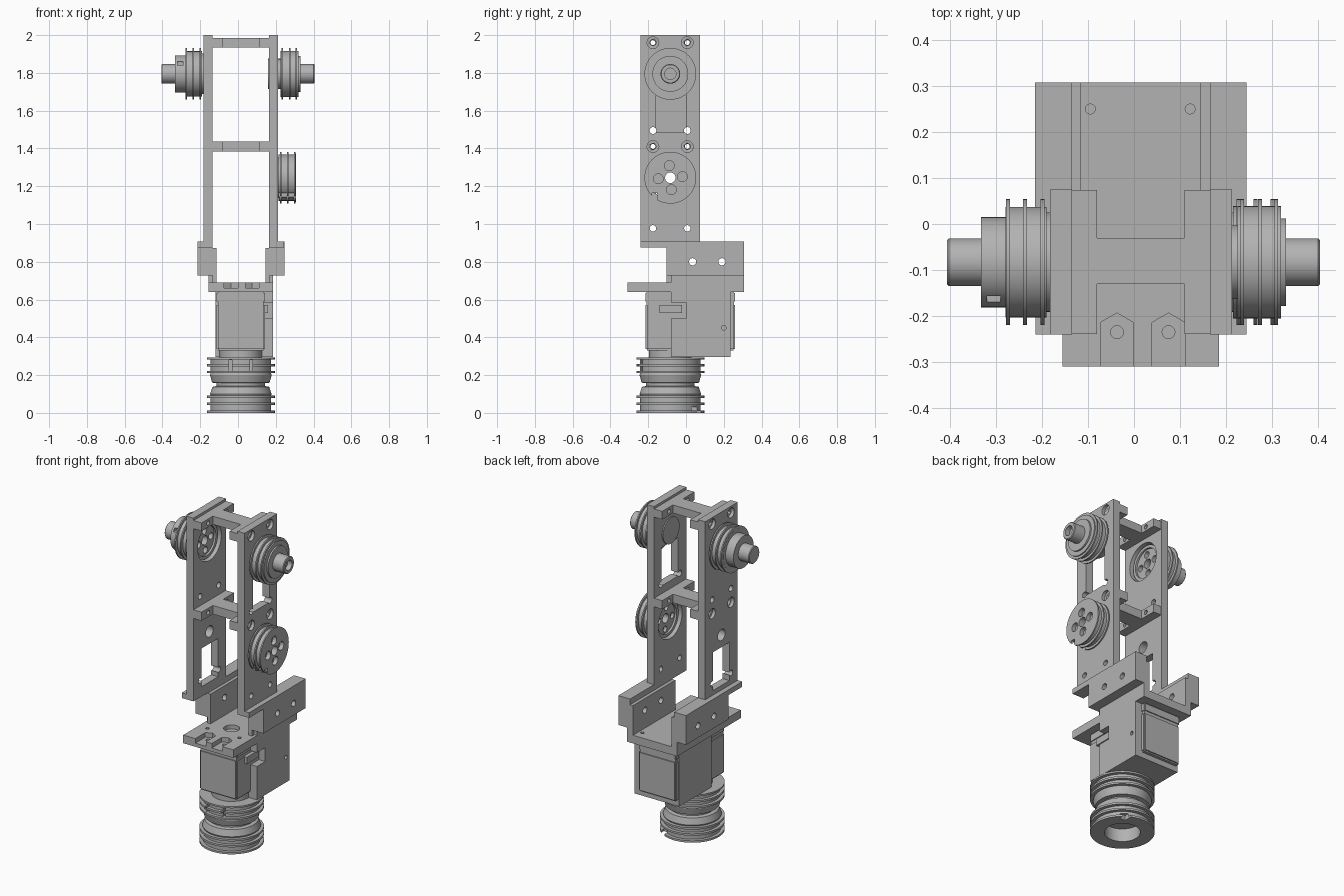
import bpy, bmesh, math
from mathutils import Matrix, Vector

if "Cube" in bpy.data.objects:
    bpy.data.objects.remove(bpy.data.objects["Cube"])

CX, CY = 0.015, -0.083          # symmetry plane and shaft line
UPPER, LOWER = 1.795, 1.245     # joint heights

grey = bpy.data.materials.new("machined grey")
grey.use_nodes = True
grey.diffuse_color = (0.45, 0.45, 0.45, 1)
grey.node_tree.nodes["Principled BSDF"].inputs["Base Color"].default_value = grey.diffuse_color


def finish(name, bm, smooth=False):
    bmesh.ops.recalc_face_normals(bm, faces=bm.faces)
    mesh = bpy.data.meshes.new(name)
    bm.to_mesh(mesh)
    bm.free()
    mesh.materials.append(grey)
    ob = bpy.data.objects.new(name, mesh)
    bpy.context.collection.objects.link(ob)
    if smooth:
        shade(ob)
    return ob


def shade(ob):
    bpy.ops.object.select_all(action='DESELECT')
    bpy.context.view_layer.objects.active = ob
    ob.select_set(True)
    bpy.ops.object.shade_smooth_by_angle(angle=math.radians(30))


def box(name, x, y, z, bevel=0):
    bm = bmesh.new()
    size = Vector((abs(x[1] - x[0]), y[1] - y[0], z[1] - z[0]))
    mid = Vector((sum(x), sum(y), sum(z))) / 2
    bmesh.ops.create_cube(bm, size=1, matrix=Matrix.Translation(mid) @ Matrix.Diagonal(size).to_4x4())
    if bevel:
        bmesh.ops.bevel(bm, geom=bm.edges[:], offset=bevel, segments=2, affect='EDGES')
    return finish(name, bm)


def span(side, near, far):
    return sorted((CX + side * near, CX + side * far))


def aim(axis):
    turn = {'z': 0, 'x': math.pi / 2, '-x': -math.pi / 2}[axis]
    return Matrix.Rotation(turn, 4, 'Y')


def rod(name, at, r, depth, axis='x', sides=32):
    bm = bmesh.new()
    bmesh.ops.create_cone(bm, cap_ends=True, segments=sides, radius1=r, radius2=r,
                          depth=depth, matrix=Matrix.Translation(at) @ aim(axis))
    return finish(name, bm, True)


def lathe(name, profile, at, axis='z'):
    bm = bmesh.new()
    vs = [bm.verts.new((r, 0, h)) for r, h in profile]
    edges = [bm.edges.new(p) for p in zip(vs, vs[1:] + vs[:1])]
    bmesh.ops.spin(bm, geom=vs + edges, axis=(0, 0, 1), cent=(0, 0, 0),
                   angle=math.tau, steps=56, use_duplicate=False)
    bmesh.ops.remove_doubles(bm, verts=bm.verts, dist=1e-5)
    bm.transform(Matrix.Translation(at) @ aim(axis))
    return finish(name, bm, True)


def cut(ob, *cutters):
    for c in cutters:
        mod = ob.modifiers.new("cut", 'BOOLEAN')
        mod.operation, mod.solver, mod.object = 'DIFFERENCE', 'EXACT', c
        bpy.context.view_layer.objects.active = ob
        bpy.ops.object.modifier_apply(modifier=mod.name)
        bpy.data.objects.remove(c)


def ribs(core, rim, heights, t=0.012):
    # thin flanges standing out of a core
    out = []
    for h in heights:
        out += [(core, h), (rim, h), (rim, h + t), (core, h + t)]
    return out


def bolt_ring(at, radius, r, depth):
    for k in range(4):
        a = math.radians(5 + 90 * k)
        yield rod("hole", (at[0], at[1] + radius * math.cos(a), at[2] + radius * math.sin(a)), r, depth)


# Side plates: each carries one pulley opening and one motor window
for side, label in ((1, "left"), (-1, "right")):
    mid = CX + side * 0.174
    plate = box(label + "_side_plate", span(side, 0.15, 0.198), (-0.24, 0.075), (0.875, 2))
    motor, open_z = (UPPER, LOWER) if side > 0 else (LOWER, UPPER)
    cut(plate, box("window", span(side, 0.1, 0.25), (-0.16, 0), (motor - 0.31, motor - 0.075)),
        rod("shaft_hole", (mid, CY, motor), 0.035, 0.2),
        rod("pulley_opening", (mid, CY, open_z), 0.115, 0.2))
    for y in (-0.175, 0.007):
        for z, r in ((1.96, 0.016), (1.41, 0.016), (1.495, 0.018), (0.977, 0.017)):
            cut(plate, rod("screw", (mid, y, z), r, 0.2, sides=20))
        for z in (1.96, 1.41):
            cut(plate, rod("counterbore", (CX + side * 0.198, y, z), 0.031, 0.04, sides=24))
    # foot lip and mounting bracket
    box(label + "_foot_lip", span(side, 0.15, 0.229), (-0.24, -0.09), (0.875, 0.907))
    bracket = box(label + "_bracket", span(side, 0.15, 0.23), (-0.103, 0.307), (0.727, 0.907))
    rib = box(label + "_bracket_rib", span(side, 0.13, 0.151), (-0.103, 0.307), (0.69, 0.872))
    wall = box(label + "_bracket_wall", span(side, 0.13, 0.17), (-0.08, 0.307), (0.64, 0.728))
    for part in (bracket, rib):
        cut(part, *[rod("screw", (mid, y, 0.8), 0.019, 0.3, sides=20) for y in (0.035, 0.19)])
    cut(wall, *[rod("screw", (CX + side * 0.17, y, 0.665), 0.014, 0.03, sides=16) for y in (-0.06, 0.28)])

# H-shaped cross bars
for label, z in (("upper", (1.935, 1.985)), ("lower", (1.384, 1.437))):
    box(label + "_cross_bar", (CX - 0.1, CX + 0.1), (-0.13, -0.03), z)
    for side in (1, -1):
        end = box(label + "_cross_bar_end", span(side, 0.095, 0.151), (-0.239, 0.074), z)
        cut(end, *[rod("screw", (CX + side * 0.125, y, sum(z) / 2), 0.013, 0.08, sides=16)
                   for y in (-0.175, 0.007)])

# Mounting floor with two nut pockets
floor = box("mounting_floor", span(1, -0.17, 0.17), (-0.31, 0.307), (0.64, 0.69))
for x in (-0.037, 0.075):
    cut(floor, box("pocket", (x - 0.036, x + 0.036), (-0.35, -0.22), (0.662, 0.75)),
        rod("pocket_tip", (x, -0.235, 0.702), 0.0415, 0.08, 'z', 6),
        rod("bolt", (x, -0.235, 0.65), 0.014, 0.1, 'z', 16))
cut(floor, rod("centre_hole", (CX, CY, 0.69), 0.045, 0.05, 'z'),
    *[rod("pin", (x, y, 0.69), 0.011, 0.06, 'z', 12) for x in (-0.095, 0.122) for y in (0.25, -0.16)])

# Motor housing with a cable notch, and the motor inside it
housing = box("motor_housing", (-0.118, 0.185), (-0.08, 0.235), (0.295, 0.641))
cut(housing, box("notch", (0.1, 0.3), (-0.1, 0), (0.5, 0.585)))
cut(housing, *[rod("screw", (0.185, y, 0.45), 0.012, 0.03, sides=16) for y in (0.2,)])
box("motor_body", (-0.113, 0.142), (-0.215, 0.26), (0.33, 0.578), 0.008)
box("motor_cap", (-0.113, 0.142), (-0.215, 0.26), (0.585, 0.64), 0.006)
box("motor_seam", (-0.107, 0.136), (-0.209, 0.254), (0.57, 0.595))
box("cable_socket", (0.1, 0.158), (-0.14, -0.02), (0.53, 0.572))
rod("motor_horn", (CX, CY, 0.31), 0.112, 0.045, 'z', 48)

# Base spool: two grooved drums with a neck between, hollow underneath
spool = lathe("base_spool",
              [(0, 0.293), (0.18, 0.293), (0.18, 0.283), (0.16, 0.283)]
              + [(r, 0.5 - h) for r, h in ribs(0.16, 0.18, (0.242, 0.278))]
              + [(0.163, 0.2), (0.152, 0.16), (0.128, 0.157), (0.128, 0.142), (0.15, 0.138), (0.163, 0.1)]
              + [(r, 0.1 - h) for r, h in ribs(0.16, 0.18, (0.008, 0.045))]
              + [(0.16, 0.012), (0.18, 0.012), (0.18, 0), (0.1, 0), (0.1, 0.08), (0, 0.08)],
              (CX, CY, 0))
cut(spool, box("rim_notch", (0.09, 0.13), (0.03, 0.2), (-0.1, 0.03)))
for x in (-0.04, 0.07):
    cut(spool, box("clamp_slot", (x - 0.007, x + 0.007), (-0.3, -0.215), (0.22, 0.28)))

# Upper left pulley with hub and shaft stub
lathe("upper_left_pulley",
      [(0, 0), (0.08, 0), (0.08, 0.06), (0.122, 0.06)] + ribs(0.122, 0.137, (0.066, 0.105, 0.14), 0.008)
      + [(0.122, 0.155), (0.095, 0.155), (0.095, 0.165), (0.052, 0.165), (0.052, 0.235), (0.048, 0.239),
         (0.03, 0.239), (0.03, 0.21), (0, 0.21)], (0.165, CY, UPPER), 'x')
rod("upper_left_shaft_disc", (0.164, CY, UPPER), 0.08, 0.012)

# Upper right pulley, stepped, with shaft stub and bolted inner face
right = lathe("upper_right_pulley",
              [(0, 0.012), (0.09, 0.012), (0.09, 0), (0.108, 0), (0.108, 0.035), (0.12, 0.035)]
              + ribs(0.12, 0.137, (0.04, 0.078, 0.115), 0.008)
              + [(0.12, 0.124), (0.098, 0.124), (0.098, 0.178), (0.052, 0.178), (0.052, 0.247),
                 (0.048, 0.251), (0, 0.251)], (-0.155, CY, UPPER), '-x')
cut(right, rod("bore", (-0.16, CY, UPPER), 0.028, 0.08),
    *bolt_ring((-0.16, CY, UPPER), 0.06, 0.02, 0.07),
    box("clamp_notch", (-0.32, -0.29), (-0.2, -0.13), (1.84, 1.86)))

# Lower left pulley, open through the middle
low = lathe("lower_left_pulley",
            [(0.028, 0.012), (0.09, 0.012), (0.09, 0), (0.108, 0), (0.108, 0.03), (0.122, 0.03)]
            + ribs(0.122, 0.137, (0.038, 0.075, 0.112), 0.008)
            + [(0.137, 0.122), (0.028, 0.122)], (0.185, CY, LOWER), 'x')
cut(low, *bolt_ring((0.307, CY, LOWER), 0.064, 0.026, 0.05),
    *bolt_ring((0.19, CY, LOWER), 0.064, 0.018, 0.05),
    box("rim_notch", (0.2, 0.36), (-0.18, -0.15), (1.1, 1.165)))
for ob in (spool, right, low):
    shade(ob)
